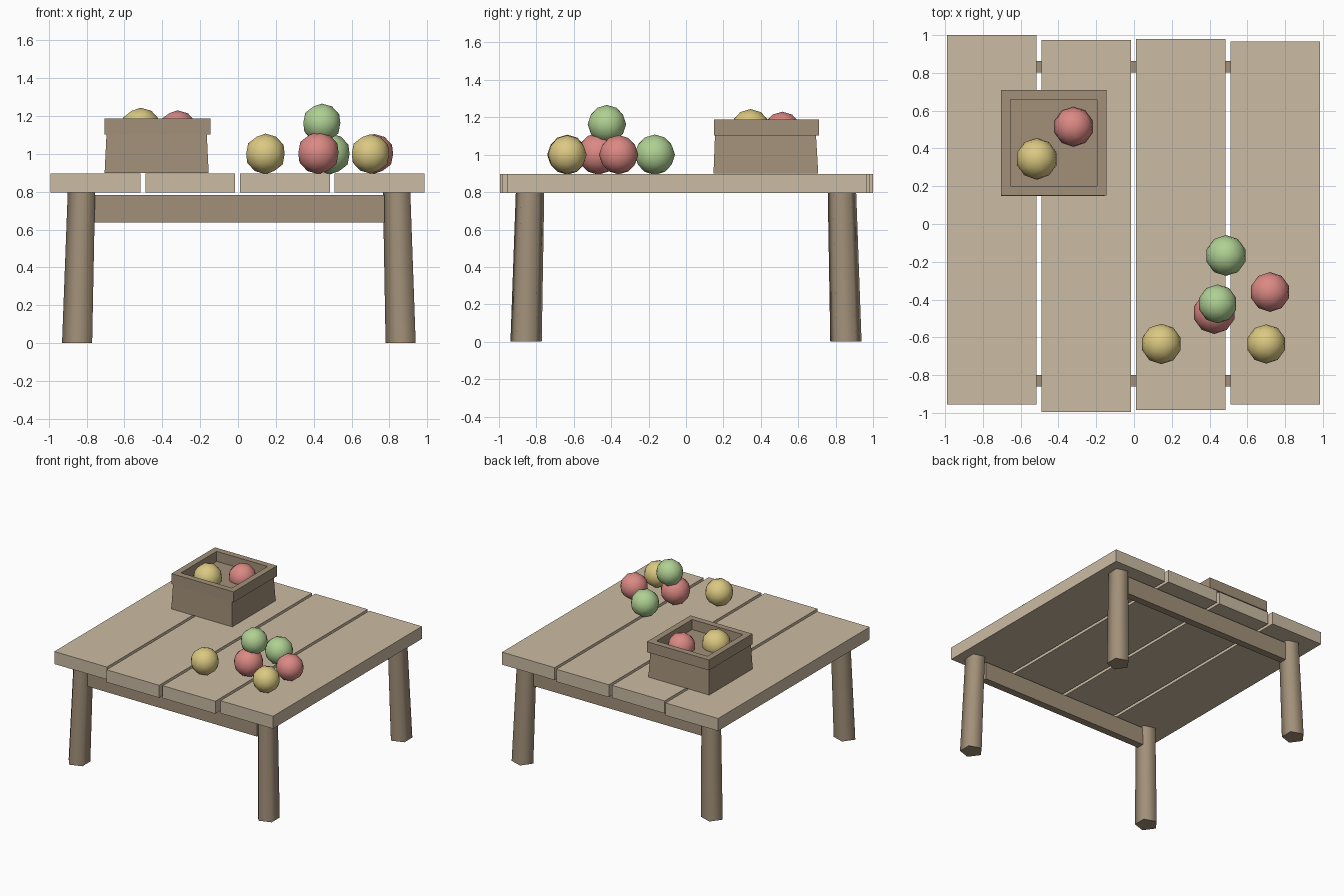
import bpy, bmesh, math
from mathutils import Vector

if "Cube" in bpy.data.objects:
    bpy.data.objects.remove(bpy.data.objects["Cube"], do_unlink=True)


def material(name, rgb):
    m = bpy.data.materials.new(name)
    m.use_nodes = True
    m.diffuse_color = (*rgb, 1)
    m.node_tree.nodes["Principled BSDF"].inputs["Base Color"].default_value = (*rgb, 1)
    return m


LIGHT = material("light wood", (0.60, 0.50, 0.37))
DARK = material("dark wood", (0.36, 0.28, 0.19))
YELLOW = material("yellow fruit", (0.71, 0.58, 0.22))
RED = material("red fruit", (0.71, 0.25, 0.23))
GREEN = material("green fruit", (0.43, 0.63, 0.29))


def finish(bm, name, mat, smooth=None):
    bmesh.ops.recalc_face_normals(bm, faces=bm.faces)
    mesh = bpy.data.meshes.new(name)
    bm.to_mesh(mesh)
    bm.free()
    mesh.materials.append(mat)
    ob = bpy.data.objects.new(name, mesh)
    bpy.context.scene.collection.objects.link(ob)
    if smooth:
        bpy.ops.object.select_all(action='DESELECT')
        ob.select_set(True)
        bpy.context.view_layer.objects.active = ob
        bpy.ops.object.shade_smooth_by_angle(angle=math.radians(smooth))
    return ob


def box_mesh(x, y, z):
    bm = bmesh.new()
    bmesh.ops.create_cube(bm, size=1)
    for v in bm.verts:
        v.co = [r[0] if c < 0 else r[1] for c, r in zip(v.co, (x, y, z))]
    return bm


def box(name, mat, x, y, z):
    return finish(box_mesh(x, y, z), name, mat)


# Table top: four planks of slightly different length
ends = [(-0.955, 1.0), (-0.995, 0.975), (-0.985, 0.98), (-0.955, 0.965)]
for i, span in enumerate(ends):
    x = -0.99 + 0.5 * i
    box(f"plank_{i + 1}", LIGHT, (x, x + 0.475), span, (0.795, 0.897))

# Splayed five-sided legs
for sx, side in ((1, "left"), (-1, "right")):
    for sy, end in ((-1, "front"), (1, "back")):
        bm = bmesh.new()
        rings = []
        for z, r, cx, cy in ((0, 0.088, 0.855, 0.855), (0.795, 0.08, 0.833, 0.834)):
            ring = []
            for k in range(5):
                a = math.pi + k * math.tau / 5
                ring.append(bm.verts.new((sx * cx + 0.013 + r * math.cos(a),
                                          sy * cy + r * math.sin(a), z)))
            bm.faces.new(ring)
            rings.append(ring)
        for k in range(5):
            n = (k + 1) % 5
            bm.faces.new((rings[0][k], rings[0][n], rings[1][n], rings[1][k]))
        finish(bm, f"{end}_{side}_leg", DARK, 80)

# Rails between the legs
for y, end in ((-0.83, "front"), (0.832, "back")):
    box(f"{end}_rail", DARK, (-0.775, 0.775), (y - 0.03, y + 0.03), (0.638, 0.782))

# Crate body, flared slightly towards its base
bm = box_mesh((-0.695, -0.165), (0.155, 0.695), (0.9, 1.105))
for v in bm.verts:
    if v.co.z < 1:
        v.co.x += 0.01 if v.co.x > -0.43 else -0.01
        v.co.y += 0.012 if v.co.y > 0.43 else -0.008
finish(bm, "crate_body", DARK)

# Crate rim: a square frame standing on the body
bm = bmesh.new()
loops = []
for half, z in ((0.28, 1.102), (0.28, 1.187), (0.23, 1.187), (0.23, 1.102)):
    loops.append([bm.verts.new((-0.425 + half * a, 0.43 + half * b, z))
                  for a, b in ((-1, -1), (1, -1), (1, 1), (-1, 1))])
for i in range(4):
    lo, hi = loops[i], loops[(i + 1) % 4]
    for k in range(4):
        n = (k + 1) % 4
        bm.faces.new((lo[k], lo[n], hi[n], hi[k]))
finish(bm, "crate_rim", DARK)

# Fruit on the table and in the crate
fruit = [
    ("yellow_fruit_front", YELLOW, (0.145, -0.635, 1.0), 0.107),
    ("yellow_fruit_side", YELLOW, (0.70, -0.635, 1.0), 0.104),
    ("red_fruit_middle", RED, (0.425, -0.47, 1.005), 0.112),
    ("red_fruit_side", RED, (0.72, -0.36, 1.0), 0.105),
    ("green_fruit_back", GREEN, (0.487, -0.167, 1.0), 0.108),
    ("green_fruit_top", GREEN, (0.443, -0.423, 1.163), 0.103),
    ("yellow_fruit_in_crate", YELLOW, (-0.515, 0.345, 1.135), 0.109),
    ("red_fruit_in_crate", RED, (-0.32, 0.515, 1.125), 0.105),
]
for name, mat, place, radius in fruit:
    bm = bmesh.new()
    bmesh.ops.create_icosphere(bm, subdivisions=2, radius=radius)
    bmesh.ops.translate(bm, verts=bm.verts, vec=Vector(place))
    finish(bm, name, mat, 60)
